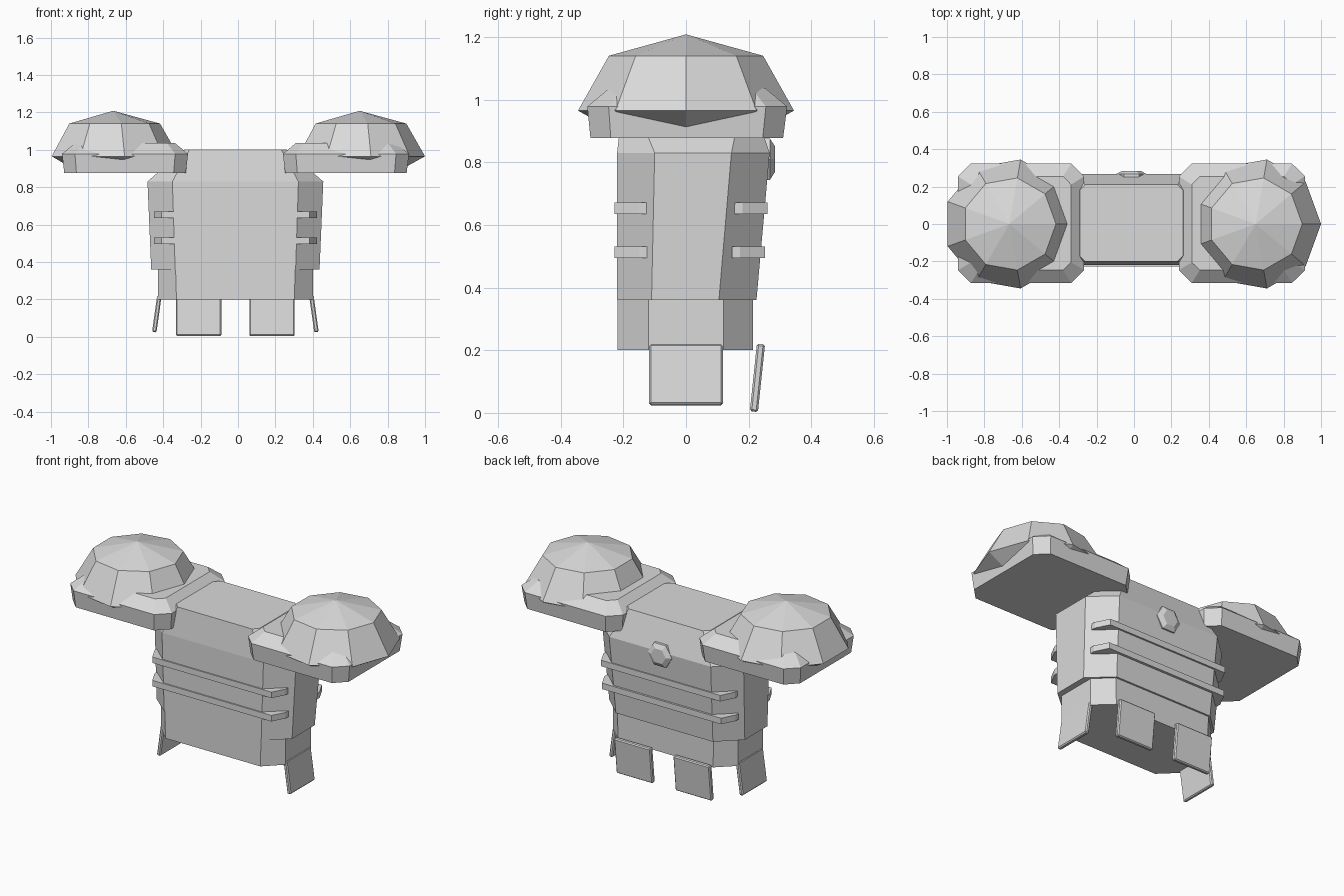
import bpy, bmesh, math
from mathutils import Matrix

if "Cube" in bpy.data.objects:
    bpy.data.objects.remove(bpy.data.objects["Cube"])

CX = -0.014  # centre line of the armour

grey = bpy.data.materials.new("light_grey")
grey.use_nodes = True
COLOUR = (0.7, 0.7, 0.7, 1)
grey.diffuse_color = COLOUR
grey.node_tree.nodes["Principled BSDF"].inputs["Base Color"].default_value = COLOUR


def finish(name, bm):
    bmesh.ops.recalc_face_normals(bm, faces=bm.faces)
    mesh = bpy.data.meshes.new(name)
    bm.to_mesh(mesh)
    bm.free()
    mesh.materials.append(grey)
    obj = bpy.data.objects.new(name, mesh)
    bpy.context.collection.objects.link(obj)
    return obj


def loft(name, rings):
    """Skin a stack of rings and cap both ends."""
    bm = bmesh.new()
    loops = [[bm.verts.new(p) for p in ring] for ring in rings]
    n = len(loops[0])
    for a, b in zip(loops, loops[1:]):
        for i in range(n):
            j = (i + 1) % n
            bm.faces.new((a[i], a[j], b[j], b[i]))
    bm.faces.new(loops[0])
    bm.faces.new(loops[-1])
    return finish(name, bm)


def octagon(z, hx, fx, y0, y1, s0, s1, cx=CX):
    """Rectangle with cut corners: fx is the front half width, s0..s1 the side flat."""
    right = [(fx, y0), (hx, s0), (hx, s1), (fx, y1)]
    left = [(-x, y) for x, y in reversed(right)]
    return [(cx + x, y, z) for x, y in right + left]


def plate(name, size, location, axis, angle):
    bm = bmesh.new()
    bmesh.ops.create_cube(bm, size=1, matrix=Matrix.Diagonal((*size, 1)))
    bmesh.ops.transform(bm, verts=bm.verts, matrix=Matrix.Translation(location)
                        @ Matrix.Rotation(math.radians(angle), 4, axis))
    obj = finish(name, bm)
    bevel = obj.modifiers.new("edge", "BEVEL")
    bevel.width = 0.006
    bevel.segments = 1


# Torso: waist and chest
loft("waist", [octagon(0.20, 0.415, 0.315, -0.218, 0.214, -0.12, 0.12),
               octagon(0.37, 0.415, 0.32, -0.218, 0.214, -0.12, 0.12)])
loft("chest", [octagon(0.36, 0.45, 0.322, -0.22, 0.225, -0.11, 0.105),
               octagon(0.83, 0.47, 0.337, -0.22, 0.267, -0.10, 0.145),
               octagon(1.0, 0.276, 0.246, -0.20, 0.21, -0.17, 0.18)])

# Raised ribs across the front and back
for label, z, back in (("upper", 0.653, 0.26), ("lower", 0.513, 0.252)):
    for side, outer, inner, tip in (("front", -0.228, -0.15, -0.125),
                                    ("back", back, back - 0.08, back - 0.105)):
        outline = [(0.395, outer), (0.436, inner), (0.436, tip)]
        outline += [(-x, y) for x, y in reversed(outline)]
        loft(f"{label}_{side}_rib",
             [[(CX + x, y, z + dz) for x, y in outline] for dz in (-0.018, 0.018)])

# Six-sided knob on the back
knob = []
for y, r in ((0.2, 0.08), (0.268, 0.08), (0.284, 0.05)):
    knob.append([(CX + r * math.cos(a), y, 0.81 + r * 0.95 * math.sin(a))
                 for a in (math.radians(60 * i) for i in range(6))])
loft("back_knob", knob)

# Shoulders: bevelled slab with a nine-sided dome
for side, slab_x, dome_x in (("right", -0.604, -0.667), ("left", 0.577, 0.65)):
    loft(f"{side}_shoulder_slab",
         [octagon(0.877, 0.325, 0.26, -0.305, 0.31, -0.24, 0.245, slab_x),
          octagon(0.978, 0.337, 0.268, -0.315, 0.323, -0.247, 0.255, slab_x),
          octagon(1.035, 0.268, 0.225, -0.247, 0.255, -0.205, 0.21, slab_x)])
    rings = []
    for r, z in ((0.2, 0.882), (0.35, 0.965), (0.25, 1.14), (0.001, 1.208)):
        rings.append([(dome_x + r * math.cos(a), r * math.sin(a), z)
                      for a in (math.tau * i / 9 for i in range(9))])
    loft(f"{side}_shoulder_dome", rings)

# Hanging skirt plates on the sides and back
for side, s in (("right", -1), ("left", 1)):
    plate(f"{side}_hip_plate", (0.024, 0.235, 0.196),
          (CX + s * 0.42, 0, 0.122), 'Y', -8 * s)
    plate(f"{side}_back_plate", (0.242, 0.026, 0.217),
          (CX + s * 0.196, 0.228, 0.112), 'X', -6)
